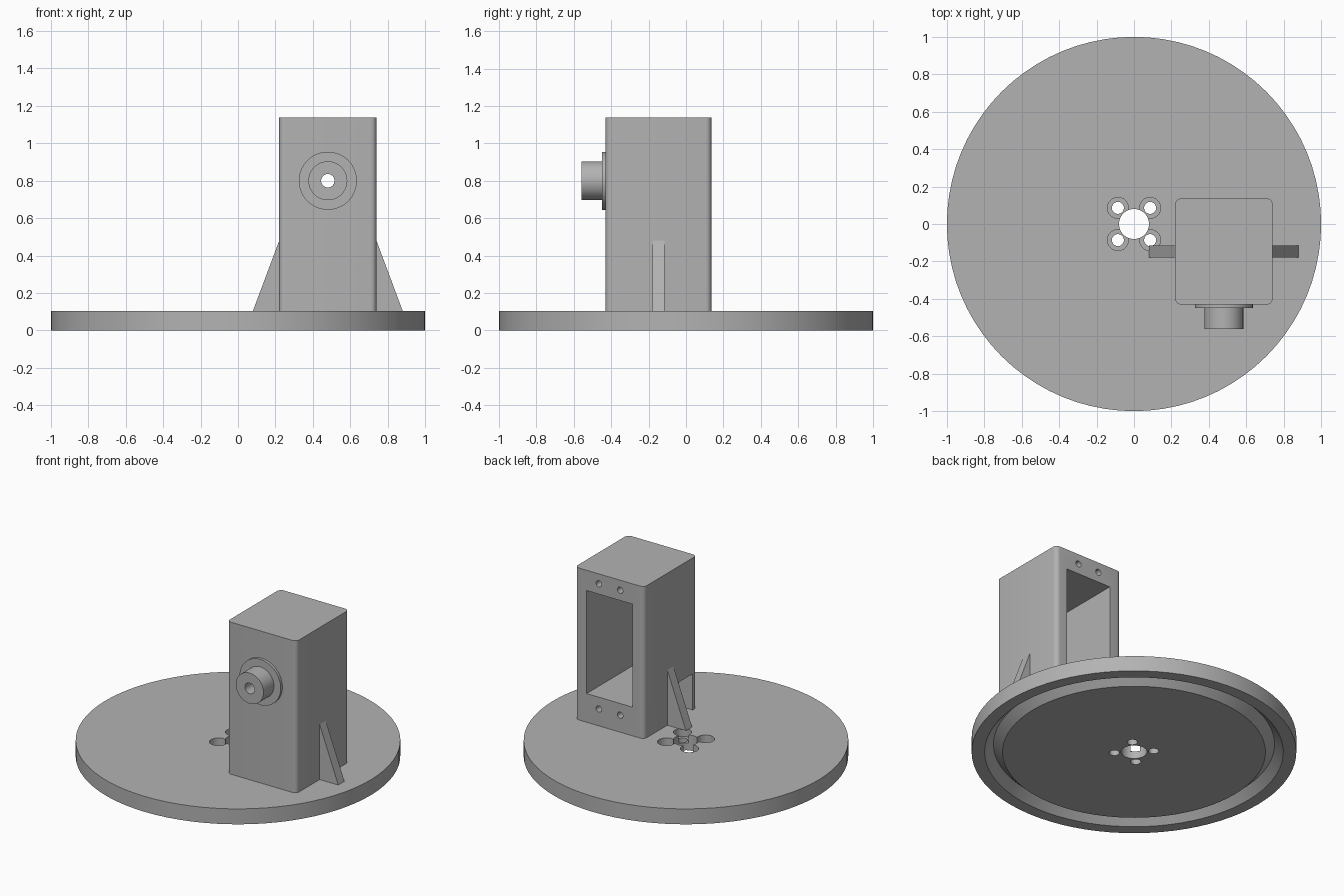
import bpy, bmesh, math
from mathutils import Matrix, Vector

if "Cube" in bpy.data.objects:
    bpy.data.objects.remove(bpy.data.objects["Cube"])

grey = bpy.data.materials.new("plain grey")
grey.use_nodes = True
COLOUR = (0.45, 0.45, 0.45, 1)
grey.diffuse_color = COLOUR
grey.node_tree.nodes["Principled BSDF"].inputs["Base Color"].default_value = COLOUR

TOP = 0.105            # upper face of the base disc
CX, CY = 0.48, -0.147  # tower centre


def finish(name, bm):
    bmesh.ops.recalc_face_normals(bm, faces=bm.faces)
    mesh = bpy.data.meshes.new(name)
    bm.to_mesh(mesh)
    bm.free()
    mesh.materials.append(grey)
    obj = bpy.data.objects.new(name, mesh)
    bpy.context.collection.objects.link(obj)
    return obj


def lathe(name, profile, steps, matrix=Matrix()):
    """Revolve a closed (radius, height) profile about z."""
    bm = bmesh.new()
    vs = [bm.verts.new((r, 0, z)) for r, z in profile]
    es = [bm.edges.new((v, vs[i - 1])) for i, v in enumerate(vs)]
    bmesh.ops.spin(bm, geom=vs + es, cent=(0, 0, 0), axis=(0, 0, 1),
                   angle=math.tau, steps=steps, use_merge=True)
    bmesh.ops.remove_doubles(bm, verts=bm.verts, dist=1e-5)
    bm.transform(matrix)
    return finish(name, bm)


def box(name, lo, hi, radius=0):
    lo, hi = Vector(lo), Vector(hi)
    bm = bmesh.new()
    bmesh.ops.create_cube(bm, size=1, matrix=Matrix.Translation((lo + hi) / 2)
                          @ Matrix.Diagonal((*(hi - lo), 1)))
    if radius:
        upright = [e for e in bm.edges
                   if abs(e.verts[0].co.z - e.verts[1].co.z) > 0.1]
        bmesh.ops.bevel(bm, geom=upright, offset=radius, segments=6,
                        profile=0.5, affect='EDGES')
    return finish(name, bm)


def rod(start, end, radius):
    """Cylinder cutter between two points."""
    a, b = Vector(start), Vector(end)
    bm = bmesh.new()
    turn = (b - a).to_track_quat('Z', 'Y').to_matrix().to_4x4()
    bmesh.ops.create_cone(bm, cap_ends=True, segments=32, radius1=radius,
                          radius2=radius, depth=(b - a).length,
                          matrix=Matrix.Translation((a + b) / 2) @ turn)
    return finish("cutter", bm)


def cut(obj, cutters):
    bpy.context.view_layer.objects.active = obj
    for c in cutters:
        c.hide_render = True
        m = obj.modifiers.new("cut", 'BOOLEAN')
        m.operation, m.solver, m.object = 'DIFFERENCE', 'EXACT', c
        bpy.ops.object.modifier_apply(modifier=m.name)
        bpy.data.objects.remove(c)


# Base disc with a centre hole and a V groove underneath
base = lathe("base_disc", [(0.08, 0), (0.81, 0), (0.866, 0.055), (0.92, 0),
                           (1, 0), (1, TOP), (0.08, TOP)], 80)
# Four counterbored screw holes
for sx in (-1, 1):
    for sy in (-1, 1):
        x, y = sx * 0.086, sy * 0.086
        cut(base, [rod((x, y, -0.1), (x, y, 0.2), 0.032),
                   rod((x, y, 0.05), (x, y, 0.2), 0.056)])

# Tower with a cavity open at the back
tower = box("tower", (0.22, -0.43, TOP), (0.74, 0.136, 1.138), 0.03)
cutters = [box("cutter", (0.308, -0.37, 0.3), (0.652, 0.3, 1.0)),
           box("cutter", (0.1, -0.385, 0.05), (0.4, -0.24, 0.35)),
           rod((CX, -0.6, 0.8), (CX, -0.3, 0.8), 0.036),
           rod((CX, CY, 0.25), (CX, CY, 0.4), 0.015)]
# Mounting screw holes above and below the cavity
for dx in (-0.08, 0.08):
    for z in (0.22, 1.07):
        cutters.append(rod((CX + dx, 0.02, z), (CX + dx, 0.3, z), 0.021))
cut(tower, cutters)

# Hollow shaft with a flange on the front of the tower
shaft = lathe("front_shaft", [(0.036, 0), (0.155, 0), (0.155, 0.018),
                              (0.104, 0.018), (0.104, 0.13), (0.036, 0.13)], 64,
              Matrix.Translation((CX, -0.43, 0.8)) @ Matrix.Rotation(math.pi / 2, 4, 'X'))

# Triangular gussets on both sides
parts = [base, tower, shaft]
for name, side in (("left_gusset", 1), ("right_gusset", -1)):
    bm = bmesh.new()
    face = bm.faces.new([bm.verts.new((CX + side * d, CY - 0.033, z))
                         for d, z in ((0.26, TOP), (0.4, TOP), (0.26, 0.48))])
    ext = bmesh.ops.extrude_face_region(bm, geom=[face])
    bmesh.ops.translate(bm, vec=(0, 0.066, 0),
                        verts=[g for g in ext["geom"] if isinstance(g, bmesh.types.BMVert)])
    parts.append(finish(name, bm))

# Smooth round walls, sharp edges kept
for obj in bpy.context.view_layer.objects:
    obj.select_set(obj in parts)
bpy.context.view_layer.objects.active = base
bpy.ops.object.shade_smooth_by_angle(angle=math.radians(30))
